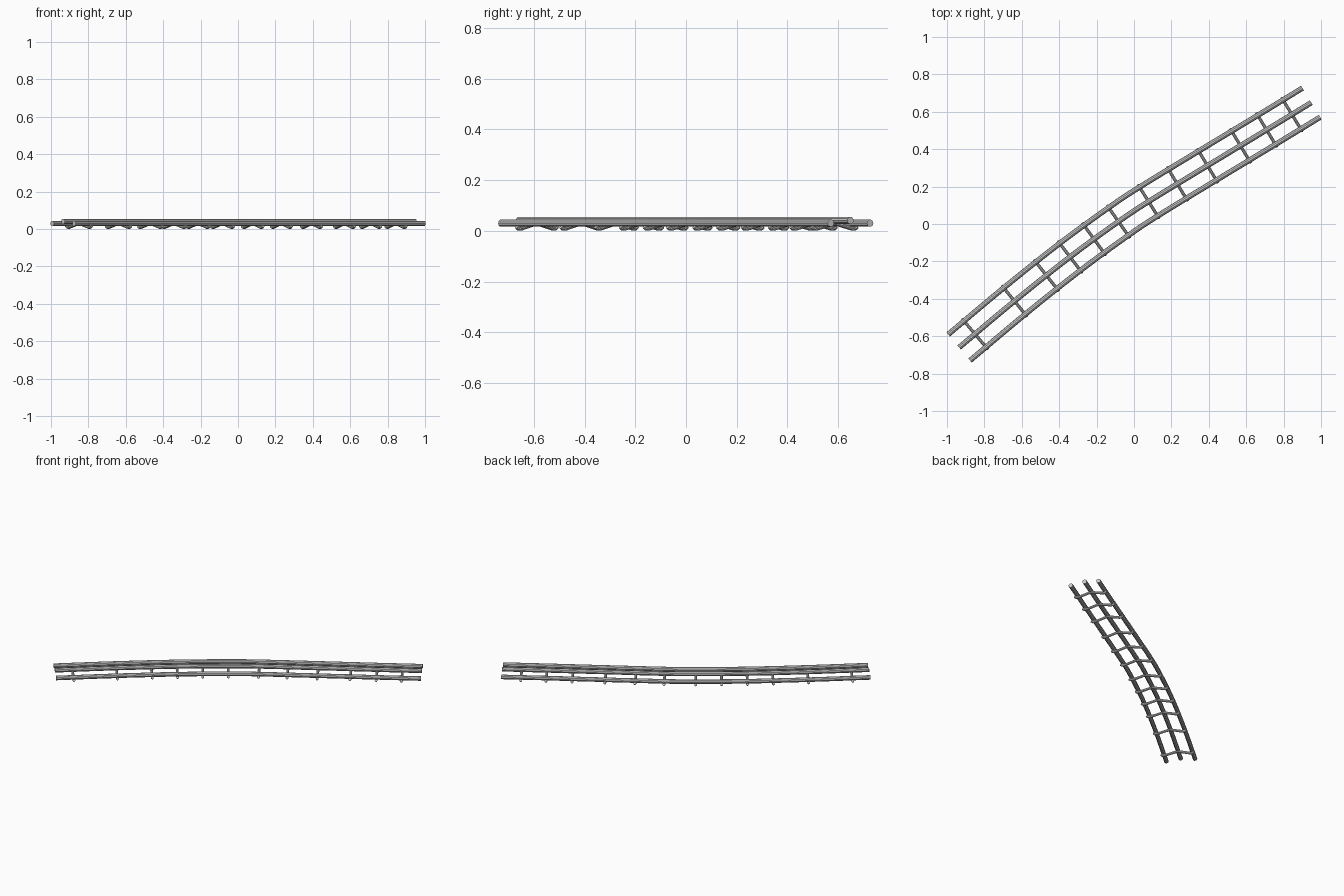
import bpy, bmesh
from mathutils import Vector

if "Cube" in bpy.data.objects:
    bpy.data.objects.remove(bpy.data.objects["Cube"])

# centre line of the track, seen from above
PATH = [Vector(p) for p in [(-.935, -.660), (-.639, -.412), (-.342, -.176), (-.083, .013),
                            (.078, .12), (.393, .312), (.709, .503), (.948, .649)]]
GAUGE, RAIL_R, TIE_R = .091, .0145, .0085


def at(t):
    """Catmull-Rom point and left-hand normal at t (0 to len-1)."""
    n = len(PATH)
    i = min(int(t), n - 2)
    u = t - i
    pts = [2 * PATH[0] - PATH[1]] + PATH + [2 * PATH[-1] - PATH[-2]]
    a, b, c, d = pts[i:i + 4]
    p = .5 * (2 * b + (c - a) * u + (2 * a - 5 * b + 4 * c - d) * u**2 + (3 * b - a - 3 * c + d) * u**3)
    v = (c - a) + 2 * (2 * a - 5 * b + 4 * c - d) * u + 3 * (3 * b - a - 3 * c + d) * u**2
    v.normalize()
    return p, Vector((-v.y, v.x))


def tube(name, pts, r):
    """Round capped bar along a list of points."""
    cu = bpy.data.curves.new(name, 'CURVE')
    cu.dimensions = '3D'
    cu.bevel_depth = r
    cu.bevel_resolution = 3
    cu.use_fill_caps = True
    s = cu.splines.new('POLY')
    s.points.add(len(pts) - 1)
    for sp, p in zip(s.points, pts):
        sp.co = (*p, 1)
    ob = bpy.data.objects.new(name, cu)
    bpy.context.collection.objects.link(ob)
    bpy.ops.object.select_all(action='DESELECT')
    ob.select_set(True)
    bpy.context.view_layer.objects.active = ob
    bpy.ops.object.convert(target='MESH')
    ob = bpy.context.view_layer.objects.active
    # weld caps and point all faces outward
    bm = bmesh.new()
    bm.from_mesh(ob.data)
    bmesh.ops.remove_doubles(bm, verts=bm.verts, dist=1e-5)
    bmesh.ops.recalc_face_normals(bm, faces=bm.faces)
    bm.to_mesh(ob.data)
    bm.free()
    bpy.ops.object.shade_smooth_by_angle()


def place(t, off, z):
    p, n = at(t)
    q = p + n * off
    return (q.x, q.y, z)


# two running rails and the raised centre rail
STEPS = 28
for name, off, z in (("left_rail", GAUGE, .03), ("centre_rail", 0, .041), ("right_rail", -GAUGE, .03)):
    tube(name, [place(k * (len(PATH) - 1) / STEPS, off, z) for k in range(STEPS + 1)], RAIL_R)

# bent cross ties: high under the centre rail, low under the running rails
TIE_X = [-.85, -.639, -.471, -.342, -.222, -.083, .078, .241, .393, .564, .709, .84]
HALF = [(.082, .0088), (.096, .0095), (.104, .016)]
PROFILE = [(-o, z) for o, z in reversed(HALF)] + [(0, .03)] + HALF
for k, x in enumerate(TIE_X):
    i = max(j for j in range(len(PATH) - 1) if PATH[j].x <= x + 1e-6)
    t = i + (x - PATH[i].x) / (PATH[i + 1].x - PATH[i].x)
    tube(f"cross_tie_{k + 1}", [place(t, o, z) for o, z in PROFILE], TIE_R)
